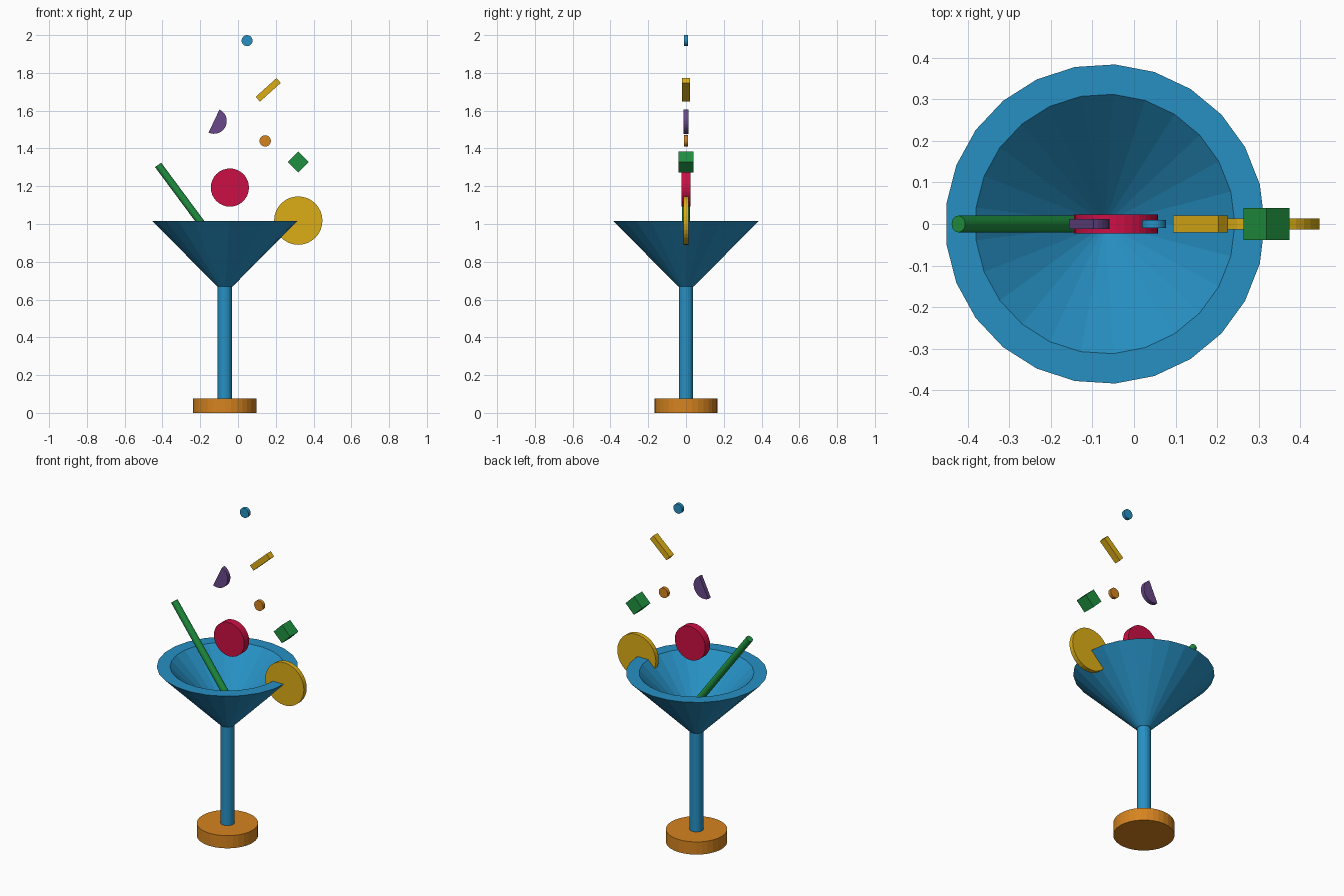
import bpy, bmesh, math
from mathutils import Vector, Matrix

if "Cube" in bpy.data.objects:
    bpy.data.objects.remove(bpy.data.objects["Cube"])

AXIS_X = -0.07  # centre of the glass


def material(name, r, g, b):
    m = bpy.data.materials.new(name)
    m.diffuse_color = (r, g, b, 1)
    m.use_nodes = True
    m.node_tree.nodes["Principled BSDF"].inputs["Base Color"].default_value = m.diffuse_color
    return m


BLUE = material("blue", 0.02, 0.28, 0.55)
ORANGE = material("orange", 0.67, 0.23, 0.014)
GREEN = material("green", 0.014, 0.28, 0.05)
RED = material("red", 0.60, 0.005, 0.058)
YELLOW = material("yellow", 0.72, 0.42, 0.008)
PURPLE = material("purple", 0.138, 0.065, 0.246)


def finish(bm, name, mat):
    bmesh.ops.recalc_face_normals(bm, faces=bm.faces)
    me = bpy.data.meshes.new(name)
    bm.to_mesh(me)
    bm.free()
    me.materials.append(mat)
    ob = bpy.data.objects.new(name, me)
    bpy.context.collection.objects.link(ob)
    return ob


def rod(name, a, b, radius, mat, sides=32):
    """Capped cylinder from point a to point b."""
    a, b = Vector(a), Vector(b)
    d = b - a
    rot = Vector((0, 0, 1)).rotation_difference(d).to_matrix().to_4x4()
    bm = bmesh.new()
    bmesh.ops.create_cone(bm, cap_ends=True, segments=sides, radius1=radius,
                          radius2=radius, depth=d.length,
                          matrix=Matrix.Translation((a + b) / 2) @ rot)
    return finish(bm, name, mat)


def disc(name, x, z, radius, half, mat):
    """Round slice facing the front."""
    return rod(name, (x, half, z), (x, -half, z), radius, mat)


def block(name, x, z, size, angle, mat):
    """Box turned about the y axis by angle degrees."""
    bm = bmesh.new()
    bmesh.ops.create_cube(bm, size=1, matrix=Matrix.Translation((x, 0, z))
                          @ Matrix.Rotation(math.radians(-angle), 4, 'Y')
                          @ Matrix.Diagonal((*size, 1)))
    return finish(bm, name, mat)


# Bowl: lathed cone with a thick flat rim
def bowl(profile, apex_z, sides=25):
    bm = bmesh.new()
    rings = [[bm.verts.new((AXIS_X + r * math.cos(2 * math.pi * i / sides),
                            r * math.sin(2 * math.pi * i / sides), z))
              for i in range(sides)] for r, z in profile]
    apex = bm.verts.new((AXIS_X, 0, apex_z))
    bm.faces.new(rings[0])
    for i in range(sides):
        j = (i + 1) % sides
        for low, high in zip(rings, rings[1:]):
            bm.faces.new((low[i], low[j], high[j], high[i]))
        bm.faces.new((rings[-1][i], rings[-1][j], apex))
    return finish(bm, "bowl", BLUE)


bowl([(0.04, 0.668), (0.385, 1.015), (0.313, 1.015)], 0.702)

# Stem and foot
rod("stem", (AXIS_X, 0, 0.07), (AXIS_X, 0, 0.68), 0.038, BLUE, 25)
rod("foot", (AXIS_X, 0, 0), (AXIS_X, 0, 0.076), 0.167, ORANGE)

# Straw, cherry and fruit slice
rod("straw", (-0.08, 0, 0.85), (-0.423, 0, 1.313), 0.02, GREEN)
disc("cherry", -0.043, 1.193, 0.101, 0.023, RED)
disc("fruit_slice", 0.319, 1.018, 0.128, 0.0135, YELLOW)

# Confetti floating above
disc("orange_dot", 0.144, 1.44, 0.03, 0.01, ORANGE)
disc("blue_dot", 0.048, 1.971, 0.029, 0.01, BLUE)
block("yellow_strip", 0.16, 1.71, (0.148, 0.04, 0.034), 42, YELLOW)
block("green_cube", 0.319, 1.328, (0.078, 0.078, 0.078), 45, GREEN)

# Half disc
bm = bmesh.new()
tilt = math.atan2(0.122, 0.058)
arc = [tilt - math.pi * i / 16 for i in range(17)]
front = bm.faces.new([bm.verts.new((-0.127 + 0.0675 * math.cos(t), -0.0125,
                                    1.545 + 0.0675 * math.sin(t))) for t in arc])
ext = bmesh.ops.extrude_face_region(bm, geom=[front], use_keep_orig=True)
bmesh.ops.translate(bm, vec=(0, 0.025, 0),
                    verts=[v for v in ext["geom"] if isinstance(v, bmesh.types.BMVert)])
finish(bm, "purple_half_disc", PURPLE)
